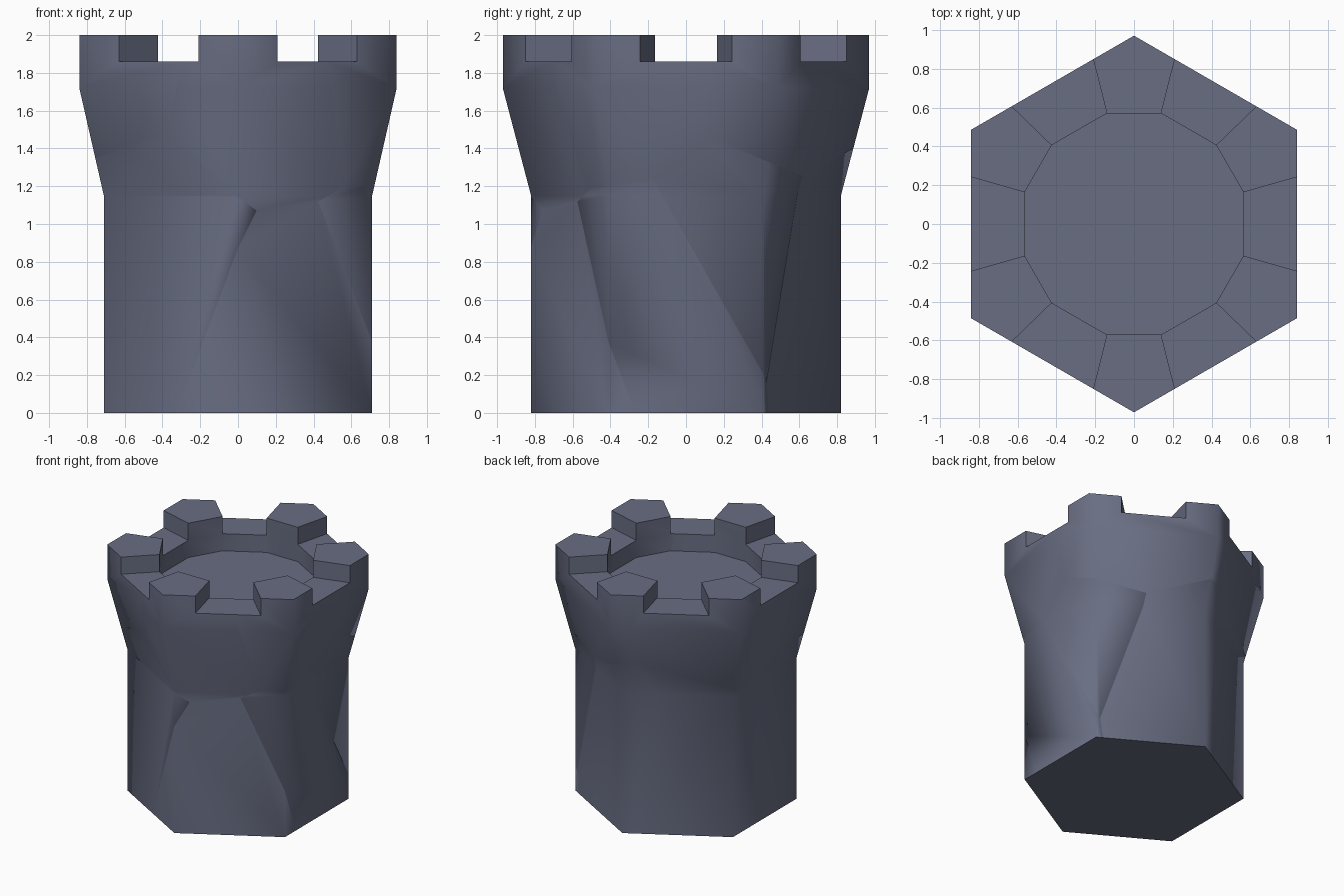
import bpy, bmesh, math
from mathutils import Vector, Matrix

if "Cube" in bpy.data.objects:
    bpy.data.objects.remove(bpy.data.objects["Cube"])

slate = bpy.data.materials.new("slate_stone")
slate.diffuse_color = (0.14, 0.155, 0.225, 1)
slate.use_nodes = True
slate.node_tree.nodes["Principled BSDF"].inputs["Base Color"].default_value = slate.diffuse_color

R_LOW, R_TOP = 0.82, 0.97
Z_WAIST, Z_LIP, Z_GAP, Z_TOP = 1.15, 1.72, 1.86, 2.0
Z_FLOOR = 1.72


def turned(x, y, i):
    return Matrix.Rotation(i * math.pi / 3, 2) @ Vector((x, y))


# Whole tower: hexagon walls, flared head, merlons on the corners, sunken floor
tower = bmesh.new()


def ring(x, y, z):
    return [tower.verts.new((*turned(x, y, i), z)) for i in range(6)]


base, waist = ring(0, R_LOW, 0), ring(0, R_LOW, Z_WAIST)
lip, peak = ring(0, R_TOP, Z_LIP), ring(0, R_TOP, Z_TOP)
ox, oy, ix, iy = R_TOP * 0.2165, R_TOP * 0.875, 0.14, 0.57
out_l = {z: ring(-ox, oy, z) for z in (Z_GAP, Z_TOP)}
out_r = {z: ring(ox, oy, z) for z in (Z_GAP, Z_TOP)}
in_l = {z: ring(-ix, iy, z) for z in (Z_FLOOR, Z_GAP, Z_TOP)}
in_r = {z: ring(ix, iy, z) for z in (Z_FLOOR, Z_GAP, Z_TOP)}
G, T, F = Z_GAP, Z_TOP, Z_FLOOR
face = tower.faces.new
for i in range(6):
    j = (i + 1) % 6
    face((base[i], base[j], waist[j], waist[i]))
    face((waist[i], waist[j], lip[j], lip[i]))
    # notched parapet wall
    face((lip[i], lip[j], peak[j], out_r[T][j], out_r[G][j],
          out_l[G][i], out_l[T][i], peak[i]))
    # merlon top, sides and inner face
    face((peak[i], out_l[T][i], in_l[T][i], in_r[T][i], out_r[T][i]))
    face((out_l[T][i], out_l[G][i], in_l[G][i], in_l[T][i]))
    face((out_r[G][i], out_r[T][i], in_r[T][i], in_r[G][i]))
    face((in_l[T][i], in_l[G][i], in_r[G][i], in_r[T][i]))
    # gap sill and inner walls
    face((out_l[G][i], out_r[G][j], in_r[G][j], in_l[G][i]))
    face((in_l[G][i], in_l[F][i], in_r[F][i], in_r[G][i]))
    face((in_l[G][i], in_r[G][j], in_r[F][j], in_l[F][i]))
face(base[::-1])
face([v for i in range(6) for v in (in_r[F][i], in_l[F][i])])
bmesh.ops.recalc_face_normals(tower, faces=tower.faces[:])

# Shattered pieces: each keeps the space nearest to its own centre
centres = [Vector(c) for c in (
    (-0.40, -0.42, 0.90), (0.42, -0.62, 0.55), (0.22, -0.55, 1.65),
    (0.58, -0.22, 0.70), (0.66, -0.42, 1.75), (0.45, 0.22, 0.95),
    (0.20, 0.70, 0.80), (-0.45, 0.42, 0.75), (-0.62, 0.42, 1.75),
    (0.45, 0.55, 1.75), (-0.72, -0.38, 1.92))]

for n, c in enumerate(centres):
    bm = tower.copy()
    for d in centres:
        if d is c or not bm.faces:
            continue
        normal = (d - c).normalized()
        cut = bmesh.ops.bisect_plane(
            bm, geom=bm.verts[:] + bm.edges[:] + bm.faces[:], dist=1e-5,
            plane_co=(c + d) / 2, plane_no=normal, clear_outer=True)
        rim = [e for e in cut["geom_cut"]
               if isinstance(e, bmesh.types.BMEdge) and e.is_boundary]
        if rim:
            bmesh.ops.triangle_fill(bm, edges=rim, normal=normal, use_beauty=True)
    for f in bm.faces:
        f.smooth = True
    for e in bm.edges:
        a, b = (e.link_faces[0], e.link_faces[1]) if len(e.link_faces) == 2 else (None, None)
        e.smooth = bool(a) and a.normal.angle(b.normal, 0) < math.radians(62)
    me = bpy.data.meshes.new(f"tower_piece_{n + 1}")
    bm.to_mesh(me)
    bm.free()
    me.materials.append(slate)
    bpy.context.collection.objects.link(bpy.data.objects.new(me.name, me))
tower.free()
